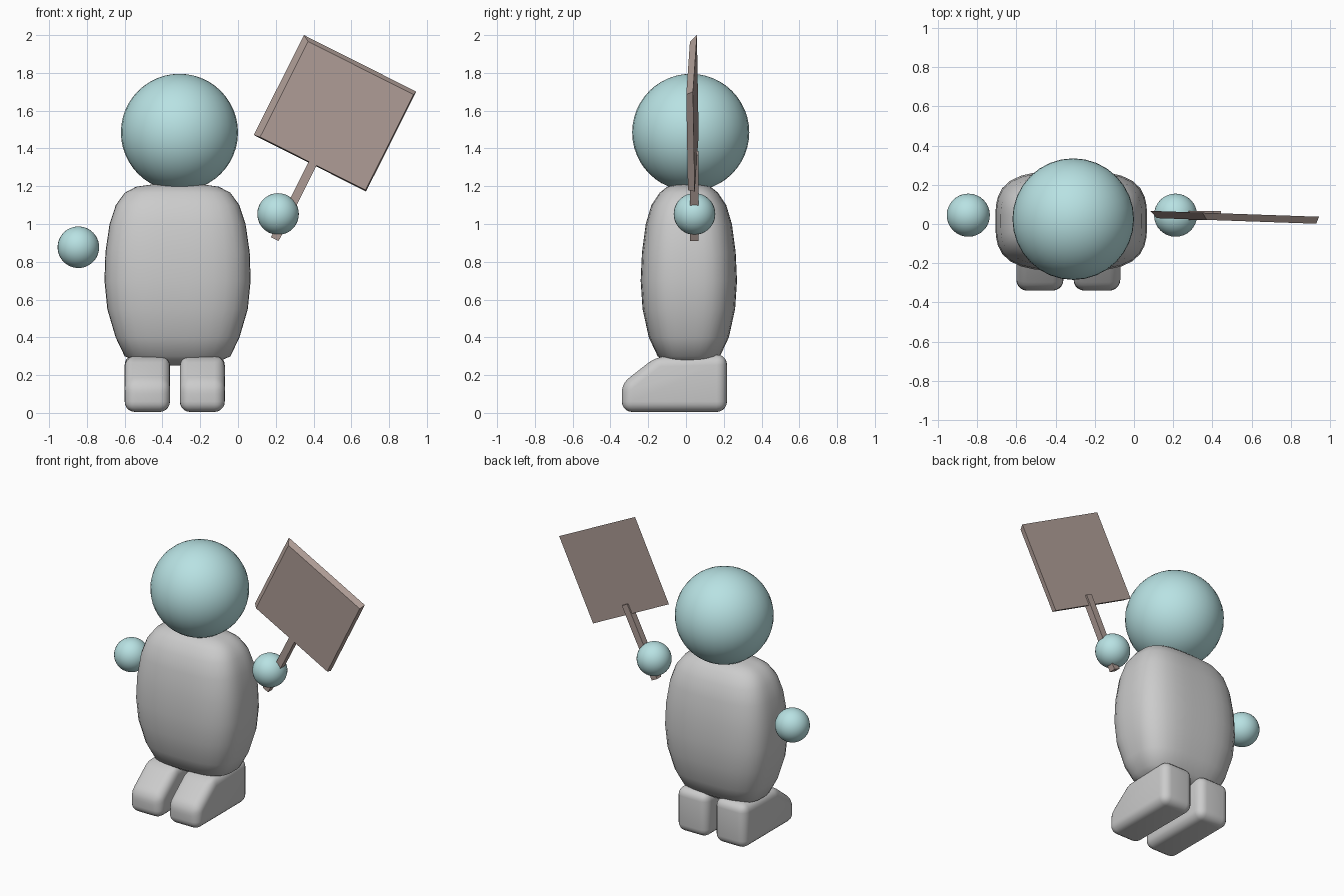
import bpy, bmesh
from math import cos, sin, pi, radians

if "Cube" in bpy.data.objects:
    bpy.data.objects.remove(bpy.data.objects["Cube"])


def material(name, rgb):
    m = bpy.data.materials.new(name)
    m.diffuse_color = (*rgb, 1)
    m.use_nodes = True
    m.node_tree.nodes["Principled BSDF"].inputs["Base Color"].default_value = m.diffuse_color
    return m


TEAL = material("teal", (0.48, 0.76, 0.77))
BROWN = material("brown", (0.42, 0.33, 0.30))


def make_object(name, bm, mat=None):
    bmesh.ops.recalc_face_normals(bm, faces=bm.faces)
    me = bpy.data.meshes.new(name)
    bm.to_mesh(me)
    bm.free()
    ob = bpy.data.objects.new(name, me)
    bpy.context.collection.objects.link(ob)
    if mat:
        me.materials.append(mat)
    return ob


def smooth(ob):
    for p in ob.data.polygons:
        p.use_smooth = True


def ball(name, center, radius):
    bm = bmesh.new()
    bmesh.ops.create_uvsphere(bm, u_segments=32, v_segments=24, radius=radius)
    ob = make_object(name, bm, TEAL)
    ob.location = center
    smooth(ob)


def loft(name, rings, mat=None):
    bm = bmesh.new()
    loops = [[bm.verts.new(p) for p in ring] for ring in rings]
    n = len(loops[0])
    for a, b in zip(loops, loops[1:]):
        for i in range(n):
            j = (i + 1) % n
            bm.faces.new((a[i], a[j], b[j], b[i]))
    bm.faces.new(loops[0])
    bm.faces.new(loops[-1])
    return make_object(name, bm, mat)


def rounded_ring(cx, cy, z, hx, hy, n=40, power=3.2):
    pts = []
    for i in range(n):
        c, s = cos(2 * pi * i / n), sin(2 * pi * i / n)
        r = (abs(c) ** power + abs(s) ** power) ** (-1 / power)
        pts.append((cx + hx * c * r, cy + hy * s * r, z))
    return pts


# Head and floating hands
ball("head", (-0.31, 0.025, 1.485), 0.31)
ball("right_hand", (-0.845, 0.045, 0.877), 0.11)
ball("left_hand", (0.212, 0.045, 1.053), 0.11)

# Pillow-shaped body: height, half width, half depth
profile = [(0.25, 0.12, 0.06), (0.262, 0.2, 0.11), (0.30, 0.28, 0.165),
           (0.40, 0.328, 0.212), (0.55, 0.372, 0.245), (0.70, 0.387, 0.255),
           (0.85, 0.382, 0.248), (1.00, 0.36, 0.228), (1.10, 0.327, 0.198),
           (1.165, 0.28, 0.155), (1.197, 0.22, 0.115), (1.21, 0.13, 0.06)]
smooth(loft("body", [rounded_ring(-0.32, 0.015, *p) for p in profile]))

# Boot-shaped feet: side profile extruded across the width, then rounded
boot = [(0.217, 0.005), (0.217, 0.31), (-0.155, 0.30), (-0.34, 0.155), (-0.34, 0.005)]
for name, x0, x1 in (("right_foot", -0.60, -0.36), ("left_foot", -0.308, -0.07)):
    foot = loft(name, [[(x, y, z) for y, z in boot] for x in (x0, x1)])
    bev = foot.modifiers.new("round", "BEVEL")
    bev.width = 0.055
    bev.segments = 5
    bev.limit_method = "NONE"
    smooth(foot)

# Sign board: front face slightly smaller than the back
TILT = (0, radians(26.7), radians(-2))


def rect(x0, x1, z0, z1, y):
    return [(x0, y, z0), (x1, y, z0), (x1, y, z1), (x0, y, z1)]


board = loft("sign_board", [rect(-0.333, 0.333, -0.296, 0.296, 0.018),
                            rect(-0.297, 0.328, -0.290, 0.276, -0.018)], BROWN)
board.location = (0.513, 0.034, 1.586)
board.rotation_euler = TILT

# Sign handle through the left hand
handle = loft("sign_handle", [rect(-0.023, 0.023, -0.255, 0.255, y)
                              for y in (-0.023, 0.023)], BROWN)
handle.location = (0.309, 0.044, 1.148)
handle.rotation_euler = (0, radians(26.7), 0)
